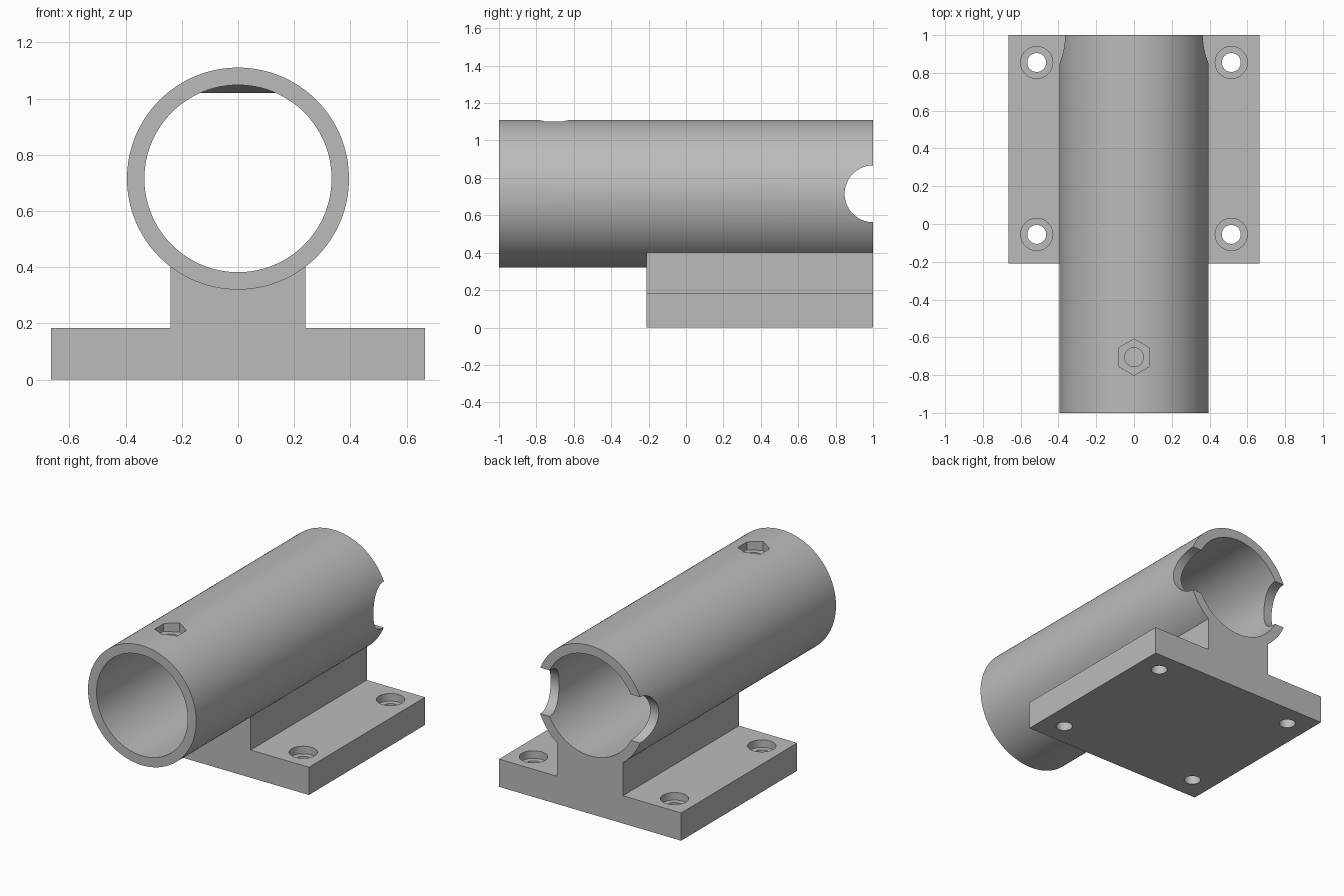
import bpy
from math import pi
from mathutils import Vector

cube = bpy.data.objects.get("Cube")
if cube:
    bpy.data.objects.remove(cube, do_unlink=True)

AXIS_Z = 0.715
OUTER_R, BORE_R = 0.395, 0.333

grey = bpy.data.materials.new("plain grey")
grey.use_nodes = True
colour = (0.5, 0.5, 0.5, 1)
grey.diffuse_color = colour
grey.node_tree.nodes["Principled BSDF"].inputs["Base Color"].default_value = colour


def prism(name, profile, axis, start, end):
    """Extrude a closed 2D outline along x or y."""
    place = (lambda u, v, t: (t, u, v)) if axis == "x" else (lambda u, v, t: (u, t, v))
    n = len(profile)
    verts = [place(u, v, t) for t in (start, end) for u, v in profile]
    faces = [tuple(range(n)), tuple(reversed(range(n, 2 * n)))]
    faces += [(i, i + n, (i + 1) % n + n, (i + 1) % n) for i in range(n)]
    mesh = bpy.data.meshes.new(name)
    mesh.from_pydata(verts, [], faces)
    obj = bpy.data.objects.new(name, mesh)
    bpy.context.collection.objects.link(obj)
    bpy.context.view_layer.objects.active = obj
    bpy.ops.object.mode_set(mode="EDIT")
    bpy.ops.mesh.select_all(action="SELECT")
    bpy.ops.mesh.normals_make_consistent(inside=False)
    bpy.ops.object.mode_set(mode="OBJECT")
    return obj


def cylinder(name, radius, start, end, sides=64, spin=0.0):
    """Cylinder running between two points."""
    a, b = Vector(start), Vector(end)
    bpy.ops.mesh.primitive_cylinder_add(
        vertices=sides, radius=radius, depth=(b - a).length, location=(a + b) / 2)
    obj = bpy.context.object
    obj.name = name
    obj.rotation_euler = (b - a).to_track_quat("Z", "Y").to_euler()
    if spin:
        obj.rotation_euler.z += spin
    return obj


def combine(target, tool, operation):
    """Apply a boolean and discard the tool."""
    mod = target.modifiers.new(operation, "BOOLEAN")
    mod.operation, mod.solver, mod.object = operation, "EXACT", tool
    bpy.context.view_layer.objects.active = target
    bpy.ops.object.modifier_apply(modifier=mod.name)
    bpy.data.objects.remove(tool, do_unlink=True)


# Flanged foot with raised saddle
half = [(0.665, 0), (0.665, 0.183), (0.24, 0.183), (0.24, 0.5)]
outline = half + [(-x, z) for x, z in reversed(half)]
body = prism("tube_clamp", outline, "y", -0.21, 1)

# Outer tube
combine(body, cylinder("tube", OUTER_R, (0, -1, AXIS_Z), (0, 1, AXIS_Z), 128), "UNION")

# Bore, leaving a ramped pad under the nut pocket
bore = cylinder("bore", BORE_R, (0, -1.1, AXIS_Z), (0, 1.1, AXIS_Z), 128)
pad = prism("pad", [(-0.95, 1.06), (-0.8, 1.02), (-0.6, 1.02), (-0.45, 1.06)],
            "x", -0.3, 0.3)
combine(bore, pad, "DIFFERENCE")
combine(body, bore, "DIFFERENCE")

# Cross notch at the back end
notch = cylinder("cross_notch", 0.152, (-0.6, 1, AXIS_Z), (0.6, 1, AXIS_Z))
combine(body, notch, "DIFFERENCE")

# Hexagonal nut pocket and its screw hole
pocket = cylinder("nut_pocket", 0.096, (0, -0.705, 1.05), (0, -0.705, 1.2), 6)
combine(body, pocket, "DIFFERENCE")
screw = cylinder("screw_hole", 0.05, (0, -0.705, 0.9), (0, -0.705, 1.2), 48)
combine(body, screw, "DIFFERENCE")

# Counterbored mounting holes
for x in (-0.515, 0.515):
    for y in (-0.055, 0.855):
        for radius, bottom in ((0.05, -0.1), (0.085, 0.133)):
            hole = cylinder("mount_hole", radius, (x, y, bottom), (x, y, 0.3), 48)
            combine(body, hole, "DIFFERENCE")

# Single grey finish with crisp edges
body.data.materials.clear()
body.data.materials.append(grey)
for poly in body.data.polygons:
    poly.material_index = 0
bpy.ops.object.select_all(action="DESELECT")
body.select_set(True)
bpy.context.view_layer.objects.active = body
bpy.ops.object.shade_smooth_by_angle(angle=pi / 6)
